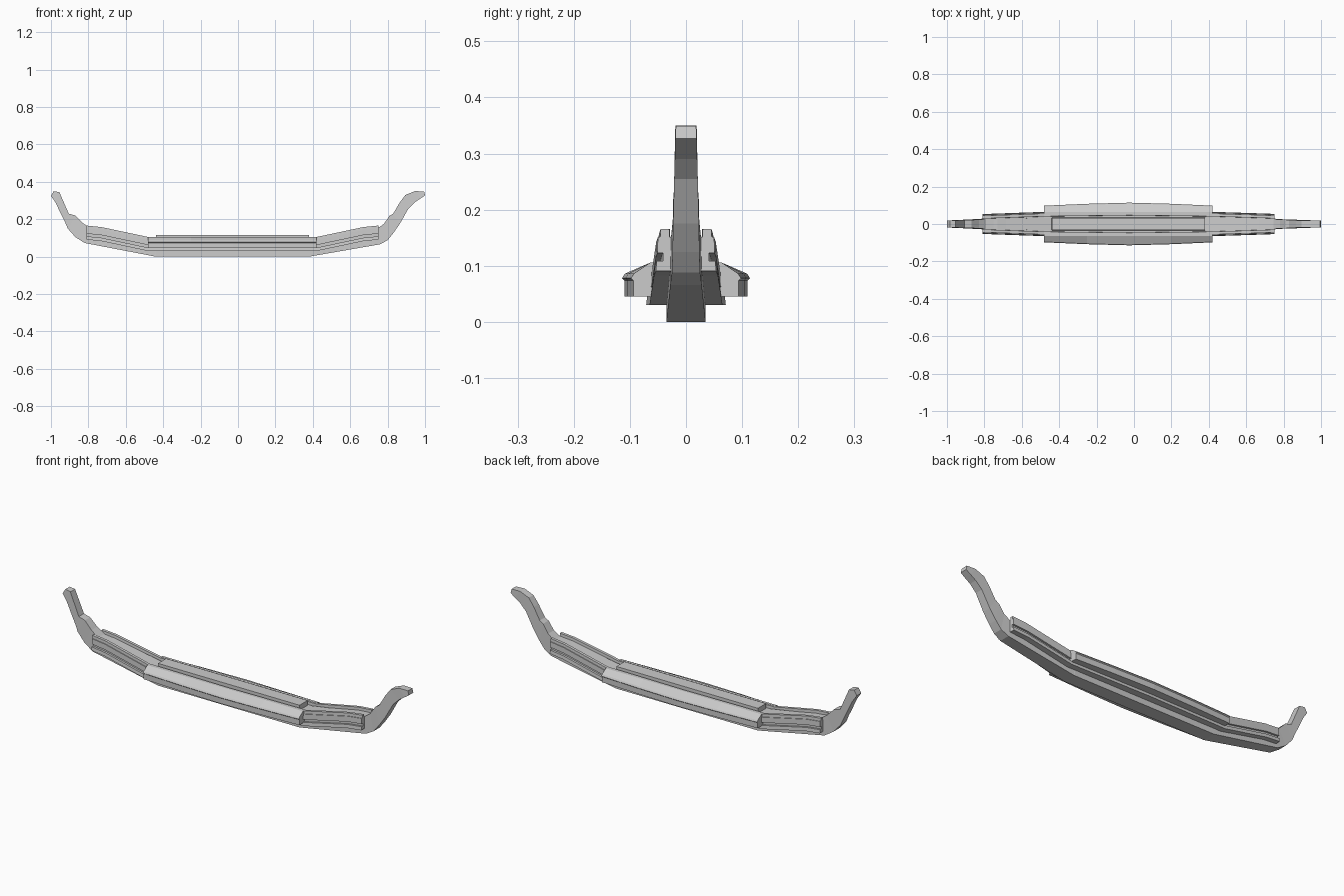
import bpy, bmesh


def loft(name, rings):
    """Skin equal-length closed rings and cap both ends."""
    bm = bmesh.new()
    rows = [[bm.verts.new(p) for p in ring] for ring in rings]
    n = len(rows[0])
    for a, b in zip(rows, rows[1:]):
        for i in range(n):
            j = (i + 1) % n
            bm.faces.new((a[i], a[j], b[j], b[i]))
    bm.faces.new(rows[0])
    bm.faces.new(rows[-1])
    bmesh.ops.recalc_face_normals(bm, faces=bm.faces)
    mesh = bpy.data.meshes.new(name)
    bm.to_mesh(mesh)
    bm.free()
    ob = bpy.data.objects.new(name, mesh)
    bpy.context.collection.objects.link(ob)
    return ob


# keel with raised stem and stern: (outer x, z, inner x, z, half width)
keel = [(-1.0, .325, -.985, .35, .019), (-.975, .288, -.955, .345, .020),
        (-.945, .225, -.94, .31, .021), (-.925, .185, -.905, .23, .022),
        (-.91, .15, -.87, .22, .023), (-.87, .105, -.83, .18, .025),
        (-.82, .073, -.79, .152, .028), (-.44, .0, -.44, .09, .035),
        (-.439, .0, -.439, .115, .035), (.379, .0, .379, .115, .035),
        (.38, .0, .38, .09, .035), (.76, .066, .745, .15, .028),
        (.80, .088, .78, .175, .025), (.83, .125, .81, .218, .024),
        (.865, .175, .83, .23, .023), (.91, .255, .865, .29, .021),
        (.945, .29, .895, .33, .020), (.975, .31, .945, .35, .020),
        (1.0, .327, .995, .349, .019)]
loft("keel_and_stems", [[(ox, -w, oz), (ox, w, oz), (ix, w * .95, iz), (ix, -w * .95, iz)]
                        for ox, oz, ix, iz, w in keel])

# hull with grooved sides and low gunwales
stations = [(-.81, .091, .053), (-.73, .083, .056), (-.48, .03, .065), (-.025, .03, .071),
            (.42, .03, .065), (.67, .083, .057), (.75, .091, .054)]
# (distance in from the side, height above the bottom)
side = [(0, 0), (.002, .018), (.013, .018), (.013, .032), (.003, .032),
        (.004, .06), (.008, .06), (.009, .075), (.024, .075), (.025, .06)]
rings = []
for x, z, w in stations:
    half = [(x, w - d, z + h) for d, h in side]
    rings.append(half + [(x, -y, q) for x, y, q in reversed(half)])
loft("hull", rings)

# broad side sponsons amidships, bulging outward, mirrored
for s, label in ((1, "back"), (-1, "front")):
    loft(label + "_side_sponson",
         [[(x, s * y, z) for y, z in ((.05, .045), (o, .045), (o, .074), (o + .004, .078),
                                      (o - .001, .086), (.063, .106), (.05, .106))]
          for x, o in ((-.48, .094), (-.25, .104), (-.025, .110), (.2, .104), (.42, .094))])
